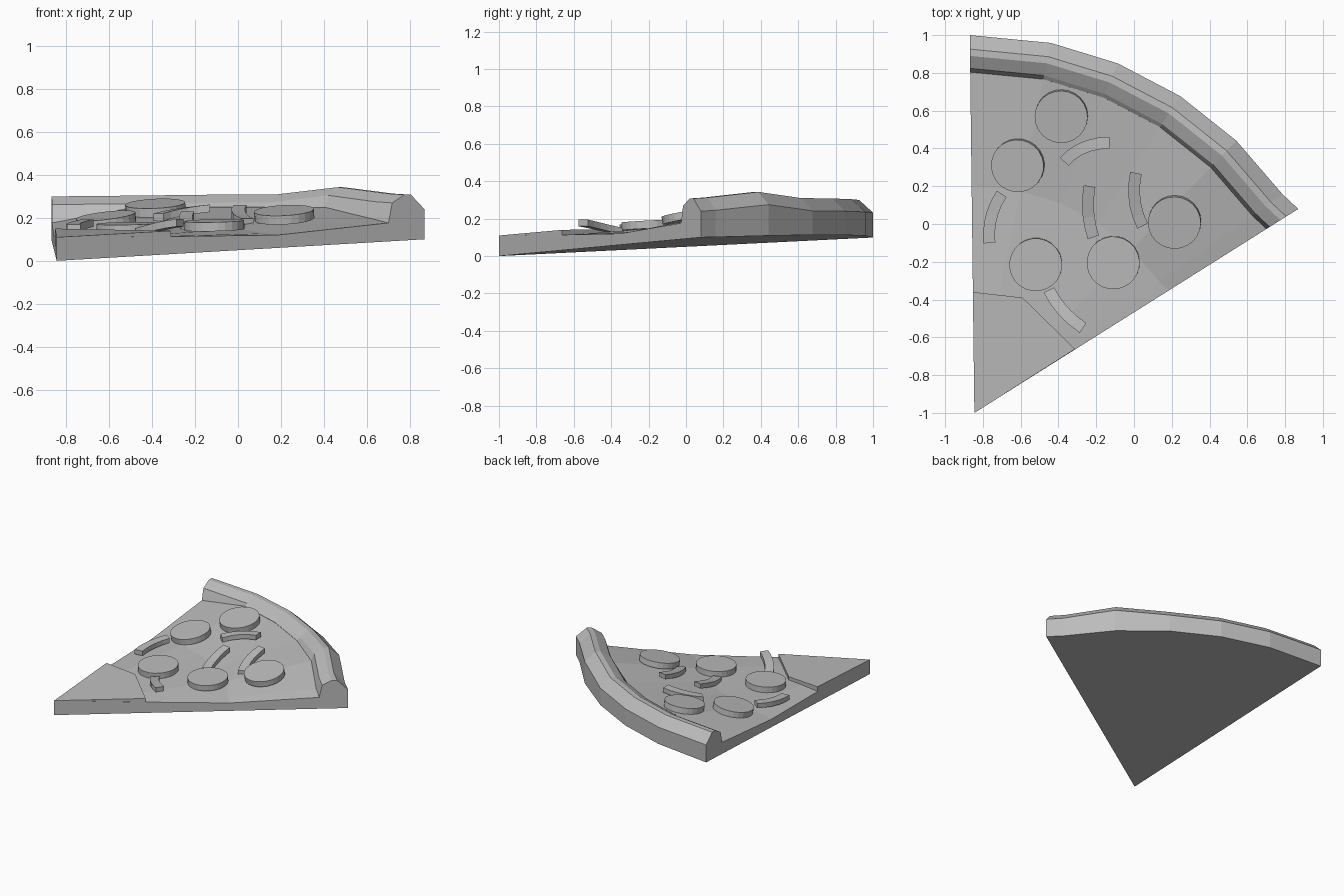
import bpy, bmesh
from math import radians, sin, cos, atan2, degrees, hypot
from mathutils import Vector

cube = bpy.data.objects.get("Cube")
if cube:
    bpy.data.objects.remove(cube)

grey = bpy.data.materials.new("plain_grey")
grey.use_nodes = True
colour = (0.5, 0.5, 0.5, 1)
grey.diffuse_color = colour
grey.node_tree.nodes["Principled BSDF"].inputs["Base Color"].default_value = colour

TIP = Vector((-0.845, -1, 0))
RADIUS = 2.0
ANGLES = [32.2, 35.4, 46.1, 57, 67.7, 78.3, 90.7]
CRUST_RISE = [0, 0.005, 0.035, 0.002, 0, -0.004, -0.008]


def finish(name, bm):
    bmesh.ops.remove_doubles(bm, verts=bm.verts, dist=0.0005)
    bmesh.ops.recalc_face_normals(bm, faces=bm.faces)
    mesh = bpy.data.meshes.new(name)
    bm.to_mesh(mesh)
    bm.free()
    mesh.materials.append(grey)
    obj = bpy.data.objects.new(name, mesh)
    bpy.context.collection.objects.link(obj)
    return obj


def loft(name, sections):
    """Bridge closed cross-sections in order and cap both ends."""
    bm = bmesh.new()
    rings = [[bm.verts.new(p) for p in s] for s in sections]
    n = len(rings[0])
    for a, b in zip(rings, rings[1:]):
        for i in range(n):
            j = (i + 1) % n
            bm.faces.new((a[i], a[j], b[j], b[i]))
    bm.faces.new(rings[0])
    bm.faces.new(rings[-1])
    return finish(name, bm)


def interp(t, stops):
    for (t0, z0), (t1, z1) in zip(stops, stops[1:]):
        if t <= t1:
            return z0 + (z1 - z0) * (t - t0) / (t1 - t0)
    return stops[-1][1]


def cheese_height(t, angle):
    """Cheese swells in the middle and thins toward both cut sides."""
    edge = interp(t, [(0, 0.11), (0.3, 0.113), (0.6, 0.12), (0.91, 0.18)])
    middle = interp(t, [(0, 0.11), (0.3, 0.118), (0.6, 0.15), (0.91, 0.255)])
    w = min(1, max(0, min(angle - ANGLES[0], ANGLES[-1] - angle) / 12))
    return edge + (middle - edge) * w


def height_at(x, y):
    dx, dy = x - TIP.x, y - TIP.y
    return cheese_height(hypot(dx, dy) / RADIUS, degrees(atan2(dy, dx)))


def polar(t, angle, z=None):
    a = radians(angle)
    r = RADIUS * t * (1.013 if angle == ANGLES[0] else 1)
    p = TIP + Vector((r * cos(a), r * sin(a), 0))
    # The underside is a gently tilted plane
    p.z = 0.027 * (p.x - TIP.x) + 0.05 * (p.y - TIP.y) if z is None else z
    return p


# Wedge of dough and cheese
loft("slice_base", [
    [polar(0, a), polar(0.92, a)]
    + [polar(t, a, cheese_height(t, a)) for t in (0.92, 0.6, 0.3, 0)]
    for a in ANGLES])

# Raised crust around the outer arc
CRUST = [(1, 0.24), (0.963, 0.308), (0.945, 0.308), (0.912, 0.27)]
loft("crust", [
    [polar(0.9, a), polar(1, a)]
    + [polar(t, a, z + rise) for t, z in CRUST]
    + [polar(0.902, a, cheese_height(0.9, a))]
    for a, rise in zip(ANGLES, CRUST_RISE)])

# Thicker patch of cheese at the tip
patch = [(-0.845, -1, 0.11), (-0.312, -0.662, 0.14),
         (-0.59, -0.39, 0.145), (-0.853, -0.36, 0.15)]
loft("tip_cheese", [[(x, y, 0.07) for x, y, z in patch], patch])

# Round slices lying on the cheese
for i, (x, y) in enumerate([(-0.385, 0.57), (-0.615, 0.31), (0.215, 0.01),
                            (-0.11, -0.205), (-0.52, -0.215)]):
    bpy.ops.mesh.primitive_cylinder_add(vertices=24, radius=0.14, depth=0.042)
    disc = bpy.context.object
    disc.name = f"round_topping_{i + 1}"
    d = 0.12
    slope = Vector((height_at(x - d, y) - height_at(x + d, y),
                    height_at(x, y - d) - height_at(x, y + d), 2 * d))
    disc.location = (x, y, height_at(x, y) + 0.022)
    disc.rotation_euler = slope.to_track_quat("Z", "Y").to_euler()
    disc.data.materials.append(grey)

# Bent strips: start, bend, end, and lift of each end above the cheese
STRIPS = [
    ((-0.37, 0.33), (-0.28, 0.43), (-0.13, 0.43), 0.0, 0.01),
    ((-0.7, 0.16), (-0.78, 0.04), (-0.765, -0.1), 0.02, 0.01),
    ((-0.235, 0.2), (-0.26, 0.06), (-0.215, -0.07), 0.02, -0.01),
    ((0.01, 0.27), (-0.02, 0.12), (0.045, -0.01), 0.02, -0.01),
    ((-0.45, -0.35), (-0.39, -0.47), (-0.27, -0.55), -0.01, 0.04),
]
for i, (p0, p1, p2, lift0, lift1) in enumerate(STRIPS):
    p0, p1, p2 = Vector(p0), Vector(p1), Vector(p2)
    sections = []
    for k in range(6):
        s = k / 5
        p = p0 * (1 - s) ** 2 + p1 * 2 * s * (1 - s) + p2 * s ** 2
        tangent = ((p1 - p0) * (1 - s) + (p2 - p1) * s).normalized()
        side = Vector((-tangent.y, tangent.x)) * 0.031
        z = height_at(*p) + lift0 + (lift1 - lift0) * s
        sections.append([(*(p + side), z), (*(p - side), z),
                         (*(p - side), z + 0.035), (*(p + side), z + 0.035)])
    loft(f"strip_topping_{i + 1}", sections)
